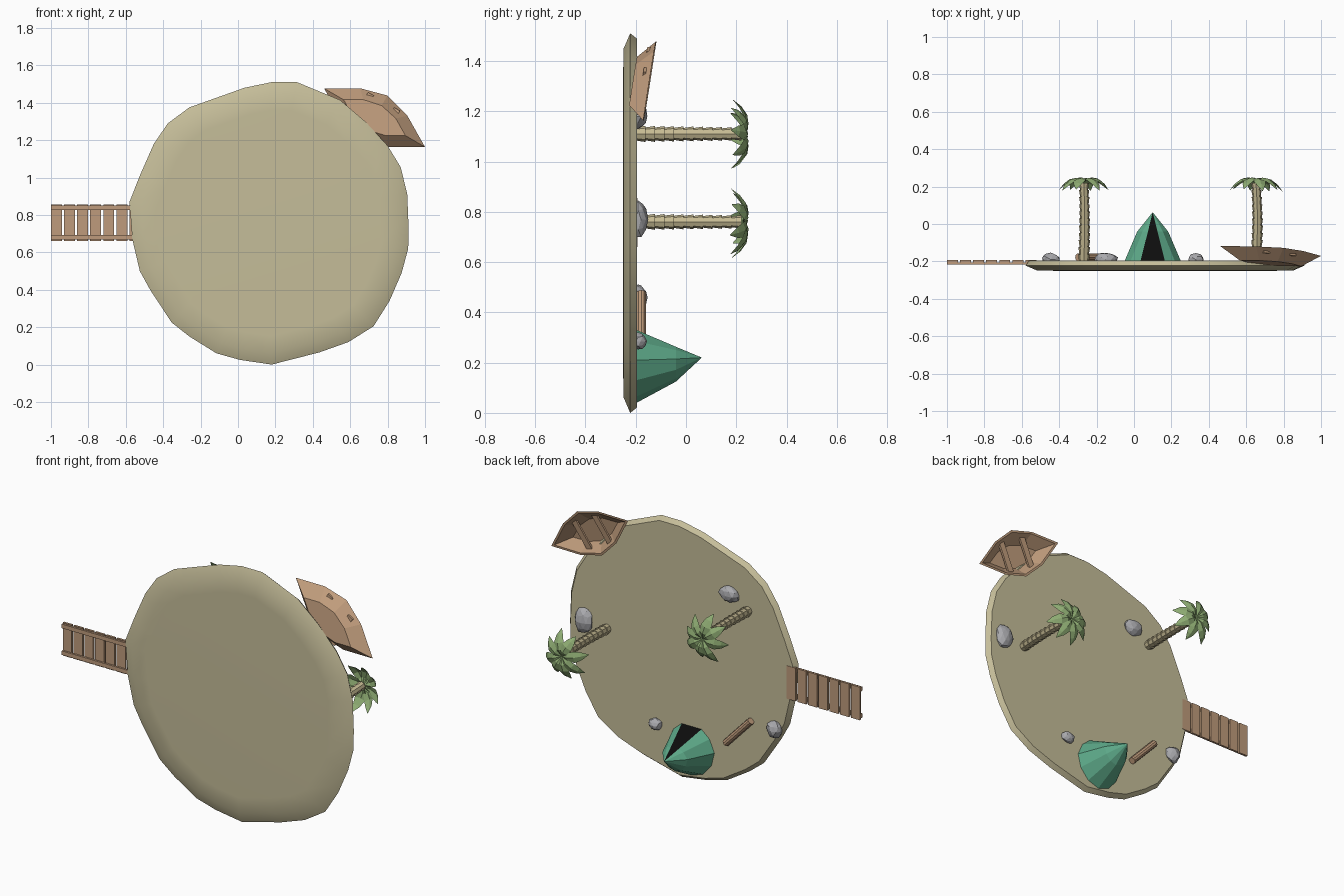
import bpy, bmesh, math, random
from mathutils import Vector

if "Cube" in bpy.data.objects:
    bpy.data.objects.remove(bpy.data.objects["Cube"])
random.seed(4)
GROUND = -0.195  # the island lies in the XZ plane, its upper side faces +y


def material(name, r, g, b):
    m = bpy.data.materials.new(name)
    m.use_nodes = True
    m.diffuse_color = (r, g, b, 1)
    bsdf = m.node_tree.nodes["Principled BSDF"]
    bsdf.inputs["Base Color"].default_value = (r, g, b, 1)
    bsdf.inputs["Roughness"].default_value = 0.9
    return m


SAND = material("sand", 0.56, 0.51, 0.32)
BARK = material("palm bark", 0.56, 0.49, 0.29)
LEAF = material("leaf green", 0.27, 0.41, 0.17)
WOOD = material("wood brown", 0.52, 0.33, 0.20)
ROCK = material("rock grey", 0.40, 0.40, 0.42)
CLOTH = material("tent green", 0.11, 0.40, 0.25)
DARK = material("dark opening", 0.004, 0.004, 0.004)


def finish(name, bm, *mats, solid=True):
    if solid:
        bmesh.ops.recalc_face_normals(bm, faces=bm.faces)
    me = bpy.data.meshes.new(name)
    bm.to_mesh(me)
    bm.free()
    for m in mats:
        me.materials.append(m)
    ob = bpy.data.objects.new(name, me)
    bpy.context.scene.collection.objects.link(ob)
    return ob


def loft(rings, caps=True):
    """Bridge closed rings of points, capping both ends."""
    bm = bmesh.new()
    vs = [[bm.verts.new(p) for p in ring] for ring in rings]
    n = len(vs[0])
    for a, b in zip(vs, vs[1:]):
        for i in range(n):
            j = (i + 1) % n
            bm.faces.new((a[i], a[j], b[j], b[i]))
    if caps:
        bm.faces.new(vs[0])
        bm.faces.new(vs[-1])
    bmesh.ops.remove_doubles(bm, verts=bm.verts, dist=1e-5)
    return bm


def box(name, x0, x1, y0, y1, z0, z1, mat):
    ring = [(x0, z0), (x1, z0), (x1, z1), (x0, z1)]
    return finish(name, loft([[(x, y, z) for x, z in ring] for y in (y0, y1)]), mat)


# Island: irregular outline, widest at mid height
outline = [(.18, 0), (.435, .065), (.59, .12), (.725, .205), (.81, .34), (.875, .49),
           (.91, .62), (.912, .735), (.905, .91), (.87, 1.055), (.8, 1.17), (.68, 1.3),
           (.545, 1.415), (.315, 1.51), (.18, 1.51), (.035, 1.48), (-.26, 1.375),
           (-.375, 1.29), (-.45, 1.18), (-.525, 1.01), (-.58, .87), (-.565, .67),
           (-.525, .5), (-.47, .4), (-.355, .225), (-.26, .15), (-.115, .06), (.01, .025)]
cx, cz = 0.17, 0.76
rings = [[(cx + (x - cx) * s, y, cz + (z - cz) * s) for x, z in outline]
         for y, s in ((-.25, .8), (-.248, .92), (-.222, 1), (GROUND, .972))]
island = finish("island", loft(rings), SAND)
bpy.ops.object.select_all(action='DESELECT')
island.select_set(True)
bpy.context.view_layer.objects.active = island
bpy.ops.object.shade_smooth_by_angle(angle=math.radians(35))

# Jetty: seven planks on two rails
for i in range(7):
    x = -1 + 0.07 * i
    box(f"jetty_plank_{i + 1}", x, x + .058, -.206, -.193, .66, .855, WOOD)
for name, z in (("jetty_rail_low", .668), ("jetty_rail_high", .826)):
    box(name, -1, -.53, -.217, -.205, z, z + .024, WOOD)


# Palms: flared trunk segments with drooping folded leaves
def palm(name, x, z, bend, turn):
    segs, rings = 11, []
    for i in range(segs):
        for k, flare in ((0, .84), (1, 1.06)):
            f = (i + k) / segs
            r = (.031 - .006 * f) * flare
            ox = x + bend * math.sin(f * math.pi)
            rings.append([(ox + r * math.cos(a * math.pi / 4), -.2 + .42 * f,
                           z + r * math.sin(a * math.pi / 4)) for a in range(8)])
    finish(name + "_trunk", loft(rings), BARK)
    stations = [(.0, .228, .012), (.045, .248, .024), (.085, .242, .032),
                (.12, .218, .022), (.15, .182, .001)]
    bm = bmesh.new()
    for k in range(8):
        a = turn + k * math.pi / 4 + random.uniform(-.1, .1)
        size, drop = random.uniform(.9, 1.02), random.uniform(-.008, .006)
        c, s = math.cos(a), math.sin(a)
        rows = []
        for r, y, w in stations:
            r *= size
            rows.append([bm.verts.new((x + r * c - q * w * s, y + drop * r / .15 - abs(q) * w * .35,
                                       z - .005 + r * s + q * w * c)) for q in (-1, 0, 1)])
        for p, n in zip(rows, rows[1:]):
            for i in (0, 1):
                bm.faces.new((p[i], p[i + 1], n[i + 1], n[i]))
    finish(name + "_leaves", bm, LEAF, solid=False)


palm("inland_palm", -.268, 1.11, .004, .2)
palm("shore_palm", .652, .76, .008, .5)


# Rocks: jittered, flattened low-poly balls
def rock(name, x, z, rx, ry, rz):
    bm = bmesh.new()
    bmesh.ops.create_icosphere(bm, subdivisions=2, radius=1)
    for v in bm.verts:
        v.co *= random.uniform(.88, 1.06)
        v.co = Vector((x + v.co.x * rx, GROUND + .005 + v.co.y * ry, z + v.co.z * rz))
    finish(name, bm, ROCK)


rock("rock_shore", .80, .77, .058, .038, .08)
rock("rock_inland", -.15, 1.18, .064, .038, .052)
rock("rock_by_tent", .33, .285, .043, .033, .035)
rock("rock_by_jetty", -.445, .46, .05, .036, .052)

# Log lying on the sand
p, q = Vector((-.135, -.178, .30)), Vector((-.30, -.178, .475))
side = (q - p).normalized().cross(Vector((0, 1, 0)))
finish("log", loft([[e + .02 * (side * math.cos(t * math.pi / 5) + Vector((0, 1, 0)) * math.sin(t * math.pi / 5))
                     for t in range(10)] for e in (p, q)]), WOOD)

# Tent: bulging cone with a flat dark doorway panel facing +z
half = [(.065, .11, .39), (.118, .065, .46), (.15, -.01, .55), (.13, -.09, .54), (.075, -.155, .53)]
base = half + [(0, -.18, .53)] + [(-x, z, s) for x, z, s in reversed(half)]
tx, tz = .10, .22
bm = loft([[(tx + x, GROUND - .002, tz + z) for x, z, s in base],
           [(tx + x * s, -.04, tz + z * s) for x, z, s in base],
           [(tx, .063, tz) for _ in base]], caps=False)
for f in bm.faces:
    c = f.calc_center_median()
    if abs(c.x - tx) < .005 and c.z > tz:
        f.material_index = 1
finish("tent", bm, CLOTH, DARK)

# Rowing boat: double-ended hull with a flat floor, leaning on the shore
centre = Vector((.73, -.144, 1.32))
along = Vector((.87, -.085, -.505))
across = Vector((.505, .12, .863))
lift = Vector((0, 1, 0))


def hull_ring(length, mid, width, h):
    t = [-length, -mid, 0, mid, length, mid, 0, -mid]
    w = [0, .71, 1, .71, 0, -.71, -1, -.71]
    return [centre + along * a + across * (b * width) + lift * h for a, b in zip(t, w)]


finish("boat_hull", loft([hull_ring(.19, .1, .075, -.066), hull_ring(.31, .145, .137, 0),
                          hull_ring(.285, .136, .124, 0), hull_ring(.18, .095, .068, -.054)]), WOOD)
for i, t in enumerate((-.08, .08)):
    corners = [(t - .018, -.1), (t + .018, -.1), (t + .018, .1), (t - .018, .1)]
    finish(f"boat_bench_{i + 1}", loft([[centre + along * a + across * b + lift * h for a, b in corners]
                                        for h in (-.03, -.018)]), WOOD)
